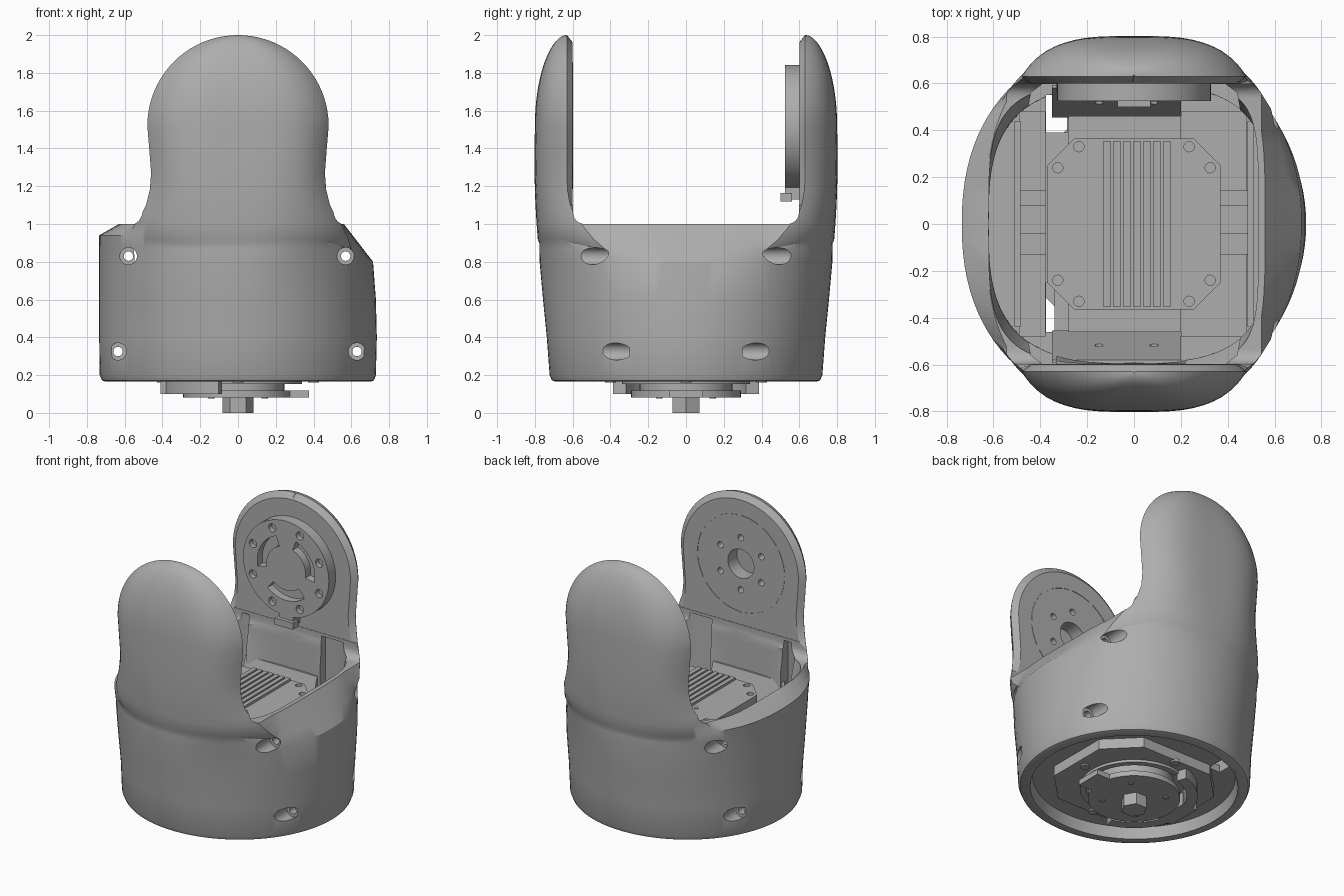
import bpy, bmesh
from math import pi, sin, cos, radians

cube = bpy.data.objects.get("Cube")
if cube:
    bpy.data.objects.remove(cube, do_unlink=True)

grey = bpy.data.materials.new("plain_grey")
grey.use_nodes = True
grey.diffuse_color = (0.42, 0.42, 0.42, 1)
grey.node_tree.nodes["Principled BSDF"].inputs["Base Color"].default_value = grey.diffuse_color


def loft(name, rings):
    """Closed solid through rings of equal length."""
    bm = bmesh.new()
    rows = [[bm.verts.new(p) for p in ring] for ring in rings]
    n = len(rows[0])
    for a, b in zip(rows, rows[1:]):
        for i in range(n):
            j = (i + 1) % n
            bm.faces.new((a[i], a[j], b[j], b[i]))
    bm.faces.new(rows[0])
    bm.faces.new(rows[-1])
    bmesh.ops.recalc_face_normals(bm, faces=bm.faces)
    mesh = bpy.data.meshes.new(name)
    bm.to_mesh(mesh)
    bm.free()
    mesh.materials.append(grey)
    ob = bpy.data.objects.new(name, mesh)
    bpy.context.collection.objects.link(ob)
    return ob


def prism(name, pts, axis, lo, hi):
    """Flat outline extruded along an axis."""
    place = {"x": lambda u, v, t: (t, u, v),
             "y": lambda u, v, t: (u, t, v),
             "z": lambda u, v, t: (u, v, t)}[axis]
    return loft(name, [[place(u, v, t) for u, v in pts] for t in (lo, hi)])


def circle(u, v, r, n=32, start=0.0):
    return [(u + r * cos(start + 2 * pi * i / n), v + r * sin(start + 2 * pi * i / n))
            for i in range(n)]


def arc_band(u, v, r0, r1, a0, a1, n=16):
    angles = [radians(a0 + (a1 - a0) * i / n) for i in range(n + 1)]
    return ([(u + r1 * cos(a), v + r1 * sin(a)) for a in angles] +
            [(u + r0 * cos(a), v + r0 * sin(a)) for a in reversed(angles)])


def box(name, x0, x1, y0, y1, z0, z1):
    return prism(name, [(x0, y0), (x1, y0), (x1, y1), (x0, y1)], "z", z0, z1)


def boolean(target, tool, op="DIFFERENCE"):
    mod = target.modifiers.new("cut", "BOOLEAN")
    mod.operation, mod.object, mod.solver = op, tool, "EXACT"
    bpy.context.view_layer.objects.active = target
    bpy.ops.object.modifier_apply(modifier=mod.name)
    bpy.data.objects.remove(tool, do_unlink=True)


def oval(z, left, right, b, n_left, n_right, count=96):
    """Rounded section with separate left and right widths and roundness."""
    ring = []
    for i in range(count):
        a = 2 * pi * i / count
        c, s = cos(a), sin(a)
        w, n, sign = (right, n_right, 1) if c > 0 else (left, n_left, -1)
        ring.append((sign * w * abs(c) ** (2 / n),
                     b * abs(s) ** (2 / n) * (1 if s > 0 else -1), z))
    return ring


# Outer shell: z, -x half width, +x half width, depth, roundness of both sides
shell = loft("outer_shell", [oval(*row) for row in (
    (0.165, 0.70, 0.70, 0.69, 2, 2), (0.172, 0.72, 0.72, 0.71, 2, 2),
    (0.2, 0.732, 0.73, 0.722, 2, 2), (0.4, 0.735, 0.735, 0.737, 2, 2),
    (0.6, 0.735, 0.73, 0.757, 2.08, 2.08), (0.8, 0.735, 0.715, 0.775, 2.15, 2.15),
    (0.87, 0.735, 0.661, 0.776, 2.18, 2.5), (0.94, 0.735, 0.607, 0.775, 2.25, 2.9),
    (1.0, 0.63, 0.56, 0.77, 2.8, 3.5))])


# Upright arms, flaring into the shell and domed at the top
def arm(name, side):
    rows = [(0.86, 0.6, 0.42, 0.762, 2.2), (0.92, 0.585, 0.49, 0.785, 2.4),
            (1.0, 0.545, 0.555, 0.791, 2.6), (1.05, 0.512, 0.592, 0.794, 2.7),
            (1.1, 0.487, 0.613, 0.797, 2.9), (1.18, 0.467, 0.628, 0.8, 3.1),
            (1.27, 0.46, 0.63, 0.802, 3.3), (1.4, 0.47, 0.63, 0.802, 3.4)]
    for i in range(21):
        t = radians(89.5 * i / 20)
        rows.append((1.52 + 0.48 * sin(t), 0.48 * cos(t), 0.63,
                     0.635 + 0.165 * cos(t) ** 1.1, 3.4))
    rings = []
    for z, w, edge, b, n in rows:
        spread = w / (1 - (edge / b) ** n) ** (1 / n)
        ring = []
        for i in range(29):
            x = w * sin(pi / 2 * (1 - i / 14))
            ring.append((x, side * b * (1 - abs(x / spread) ** n) ** (1 / n), z))
        inner = side * (0.6 if z > 1.09 else edge - 0.16)
        lip = w * (0.92 if z > 1.09 else 1)
        zi = z if z < 1.52 else 1.52 + (z - 1.52) * 0.92
        ring += [(-lip, inner, zi), (lip, inner, zi)]
        rings.append(ring)
    return loft(name, rings)


for side in (-1, 1):
    boolean(shell, arm("arm", side), "UNION")

# Gap between the arms with rounded lower corners
gap = [(0.598, 2.2), (-0.598, 2.2)]
for side, start in ((-1, pi), (1, 1.5 * pi)):
    gap += [(side * 0.538 + 0.06 * cos(start + pi / 12 * i), 1.06 + 0.06 * sin(start + pi / 12 * i))
            for i in range(7)]
boolean(shell, prism("gap", gap, "x", -1, 1))

# Inner cavity, pockets behind the arm panels and underside recess
boolean(shell, loft("cavity", [oval(*row) for row in (
    (0.29, 0.62, 0.6, 0.59, 3, 3), (0.88, 0.62, 0.59, 0.595, 3, 3),
    (0.99, 0.62, 0.53, 0.596, 4, 5), (1.05, 0.62, 0.53, 0.596, 4, 5))]))
for side in (-1, 1):
    for sx, x in ((1, 0.22), (-1, 0.33)):
        pocket = [(x, 0.45), (x, 0.645), (0.36, 0.62), (0.44, 0.56), (0.46, 0.45)]
        boolean(shell, prism("pocket", [(sx * u, side * v) for u, v in pocket], "z", 0.4, 1.08))
boolean(shell, loft("recess", [oval(0.1, 0.67, 0.67, 0.66, 2, 2), oval(0.24, 0.64, 0.64, 0.63, 2, 2)]))
boolean(shell, box("slot", -0.375, -0.285, 0.39, 0.55, 0.1, 0.4))
boolean(shell, box("slot", -0.375, -0.34, -0.46, -0.25, 0.1, 0.4))

# Screw holes bored front to back
for x, z, depth in ((-0.58, 0.83, 0.4), (0.57, 0.83, 0.4), (-0.635, 0.325, 0.3), (0.63, 0.325, 0.3)):
    boolean(shell, prism("bore", circle(x, z, 0.025, 20), "y", -1, 1))
    for side in (-1, 1):
        boolean(shell, prism("bore", circle(x, z, 0.045, 28), "y", side * depth, side))

# Pivot holes in the front arm
boolean(shell, prism("pivot", circle(0, 1.52, 0.1), "y", -0.7, -0.5))
for u, v in circle(0, 1.52, 0.18, 6, pi / 6):
    boolean(shell, prism("screw", circle(u, v, 0.022, 16), "y", -0.65, -0.5))
for k in range(12):
    prism("front_arm_mark", arc_band(0, 1.52, 0.33, 0.336, 30 * k, 30 * k + 24), "y", -0.602, -0.597)

# Round drive plate on the back arm
plate = prism("drive_plate", circle(0, 1.515, 0.328, 64), "y", 0.525, 0.605)
for k in range(3):
    boolean(plate, prism("slot", arc_band(0, 1.515, 0.15, 0.22, 120 * k - 130, 120 * k - 50), "y", 0.5, 0.58))
for u, v in circle(0, 1.515, 0.275, 8, pi / 8):
    boolean(plate, prism("screw", circle(u, v, 0.028, 16), "y", 0.5, 0.56))
box("drive_plate_tab", -0.07, 0.07, 0.5, 0.56, 1.12, 1.165)
box("drive_plate_neck", -0.055, 0.055, 0.525, 0.6, 1.13, 1.22)

# Slanted brackets under each arm
for side, name in ((-1, "front_bracket"), (1, "back_bracket")):
    bracket = prism(name, [(side * 0.455, 0.4), (side * 0.594, 0.4),
                           (side * 0.594, 0.8), (side * 0.58, 0.8)], "x", -0.35, 0.2)
    for x in (-0.15, 0.085):
        boolean(bracket, prism("screw", circle(x, 0.6, 0.018, 16), "y", side * 0.4, side * 0.56))


# Motor block with cooling ribs and corner screws
def eight_sided(w, d, c):
    return [(w - c, d), (c - w, d), (-w, d - c), (-w, c - d),
            (c - w, -d), (w - c, -d), (w, c - d), (w, d - c)]


motor = prism("motor_block", eight_sided(0.37, 0.365, 0.115), "z", 0.42, 0.845)
prism("motor_lower_block", eight_sided(0.33, 0.33, 0.1), "z", 0.28, 0.45)
for k in range(7):
    x = -0.115 + k * 0.0425
    box("motor_rib", x - 0.015, x + 0.015, -0.355, 0.355, 0.82, 0.862)
for sx in (-1, 1):
    for sy in (-1, 1):
        for x, y in ((0.235, 0.33), (0.325, 0.24)):
            boolean(motor, prism("screw", circle(sx * x, sy * y, 0.022, 16), "z", 0.82, 0.9))
prism("motor_pin", circle(-0.17, 0.13, 0.015, 16), "z", 0.83, 0.85)

# Inner frame around the motor
box("centre_deck", -0.28, 0.2, -0.46, 0.46, 0.28, 0.55)
box("right_deck", 0.2, 0.48, -0.48, 0.48, 0.28, 0.5)
box("left_rail", -0.49, -0.378, -0.48, 0.48, 0.28, 0.5)
for x0, x1, side in ((-0.49, -0.375, "left"), (0.37, 0.485, "right")):
    box(side + "_clamp", x0, x1, -0.13, 0.145, 0.45, 0.72)
    box(side + "_clamp_step", x0, x1, -0.04, 0.08, 0.7, 0.79)
for x0, x1 in ((-0.51, -0.485), (0.485, 0.51)):
    box("side_panel", x0, x1, -0.44, 0.44, 0.28, 0.82)

# Underside mount, ring, ear, turntable and hex shaft
mount = prism("mount_plate", eight_sided(0.47, 0.42, 0.2), "z", 0.17, 0.26)
boolean(mount, prism("mount_opening", circle(0, 0, 0.33, 48), "z", 0.1, 0.21))
prism("mount_ring", arc_band(0, 0, 0.33, 0.4, 105, 255, 24), "z", 0.1, 0.19)
box("ring_block", -0.41, -0.3, -0.12, 0.12, 0.1, 0.19)
prism("mount_collar", arc_band(0, 0, 0.3, 0.34, -105, 105, 30), "z", 0.152, 0.22)
box("turntable_ear", 0.2, 0.375, -0.09, 0.09, 0.082, 0.118)
prism("turntable", circle(0, 0, 0.29, 64), "z", 0.082, 0.118)
prism("turntable_hub", circle(0, 0, 0.245, 48), "z", 0.11, 0.23)
prism("hex_shaft", circle(0, 0, 0.083, 6), "z", 0, 0.09)
for u, v in circle(0, 0, 0.2, 4, pi / 4):
    prism("turntable_screw", circle(u, v, 0.018, 12), "z", 0.076, 0.09)
for u, v in circle(0, 0, 0.4, 4):
    prism("mount_screw", circle(u, v, 0.03, 16), "z", 0.16, 0.18)

# Smooth curved faces, keep edges sharp
bpy.ops.object.select_all(action="DESELECT")
for ob in bpy.context.scene.objects:
    if ob.type == "MESH" and grey.name in ob.data.materials:
        ob.select_set(True)
        bpy.context.view_layer.objects.active = ob
bpy.ops.object.shade_smooth_by_angle(angle=radians(30))
